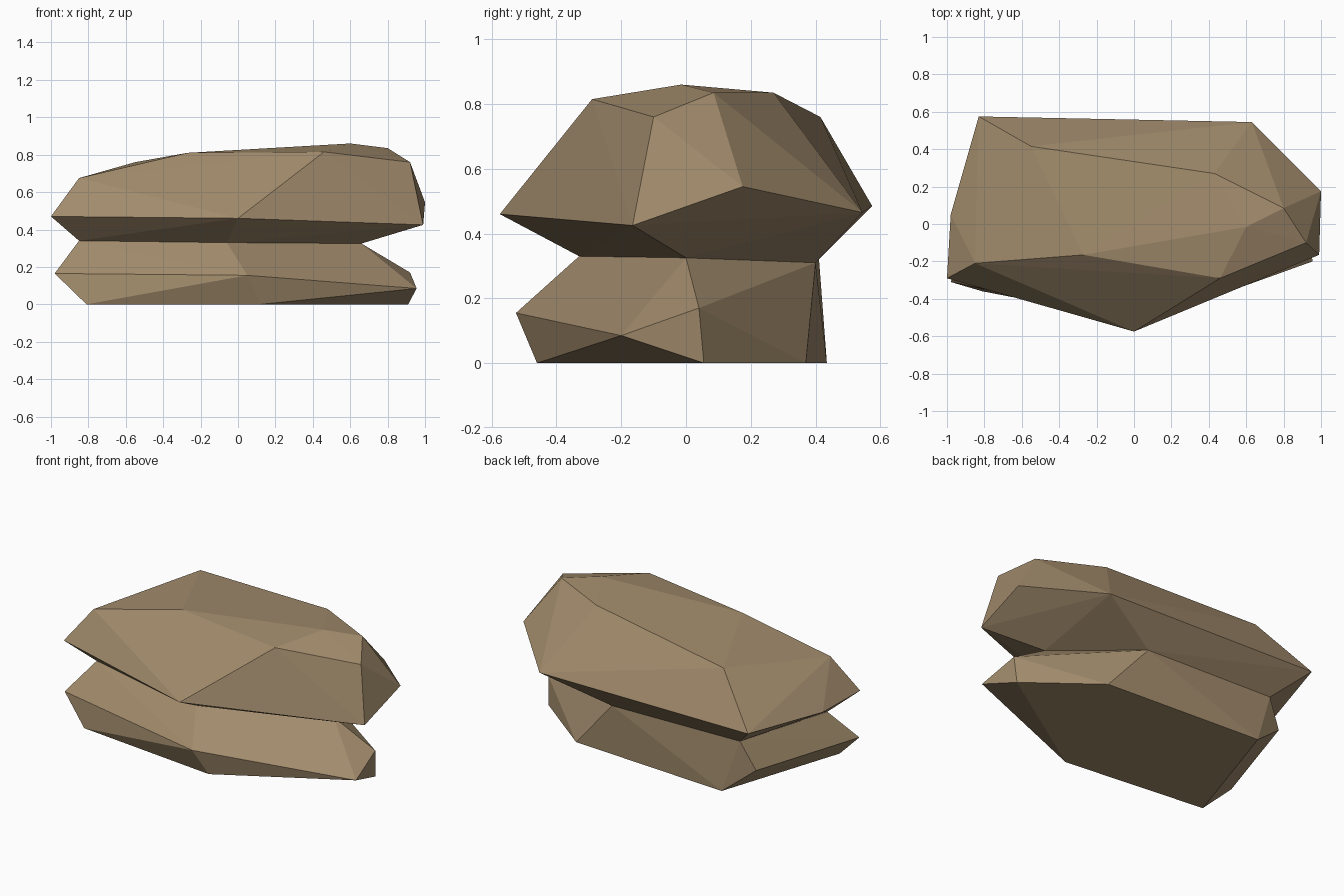
import bpy
import bmesh

default_cube = bpy.data.objects.get("Cube")
if default_cube:
    bpy.data.objects.remove(default_cube, do_unlink=True)

# Single sandy brown stone colour
stone = bpy.data.materials.new("sandy_brown_stone")
stone_colour = (0.36, 0.26, 0.15, 1.0)
stone.use_nodes = True
stone.diffuse_color = stone_colour
shader = next(n for n in stone.node_tree.nodes if n.type == "BSDF_PRINCIPLED")
shader.inputs["Base Color"].default_value = stone_colour
shader.inputs["Roughness"].default_value = 0.9

# Corner rings of the rock, listed counterclockwise from the front
waist_ring = [
    (-.06, -.33, .33), (.66, 0, .325), (.23, .4, .31),
    (-.66, .41, .33), (-.85, -.18, .34),
]
base_ring = [
    (.12, -.46, 0), (.91, .055, 0), (.5, .37, 0),
    (-.55, .435, 0), (-.81, -.36, 0),
]
lower_bulge = [
    (.05, -.525, .155), (.955, -.2, .085), (.92, .04, .17),
    (-.75, .38, .16), (-.98, -.31, .165),
]
upper_bulge = [
    (0, -.575, .46), (.99, -.165, .425), (1, .175, .545),
    (.63, .545, .465), (-.83, .575, .485), (-.98, .05, .46),
    (-1, -.29, .47),
]
crown = [
    (.46, -.29, .815), (.92, -.1, .76), (.8, .085, .835),
    (.43, .27, .835), (-.55, .415, .76), (-.85, -.21, .675),
    (-.27, -.165, .81), (.6, -.015, .86),
]


def rock_layer(name, *rings):
    """Wrap a faceted convex skin around the corner rings."""
    bm = bmesh.new()
    for ring in rings:
        for corner in ring:
            bm.verts.new(corner)
    hull = bmesh.ops.convex_hull(bm, input=bm.verts[:])
    # Drop any corners left inside the skin
    inside = {g for g in hull["geom_interior"] + hull["geom_unused"]
              if isinstance(g, bmesh.types.BMVert)}
    bmesh.ops.delete(bm, geom=list(inside), context="VERTS")
    bmesh.ops.recalc_face_normals(bm, faces=bm.faces[:])

    mesh = bpy.data.meshes.new(name)
    bm.to_mesh(mesh)
    bm.free()
    mesh.materials.append(stone)
    layer = bpy.data.objects.new(name, mesh)
    bpy.context.collection.objects.link(layer)
    return layer


# Two flat-shaded layers meeting at the narrow waist
rock_layer("lower_rock_layer", base_ring, lower_bulge, waist_ring)
rock_layer("upper_rock_layer", waist_ring, upper_bulge, crown)
